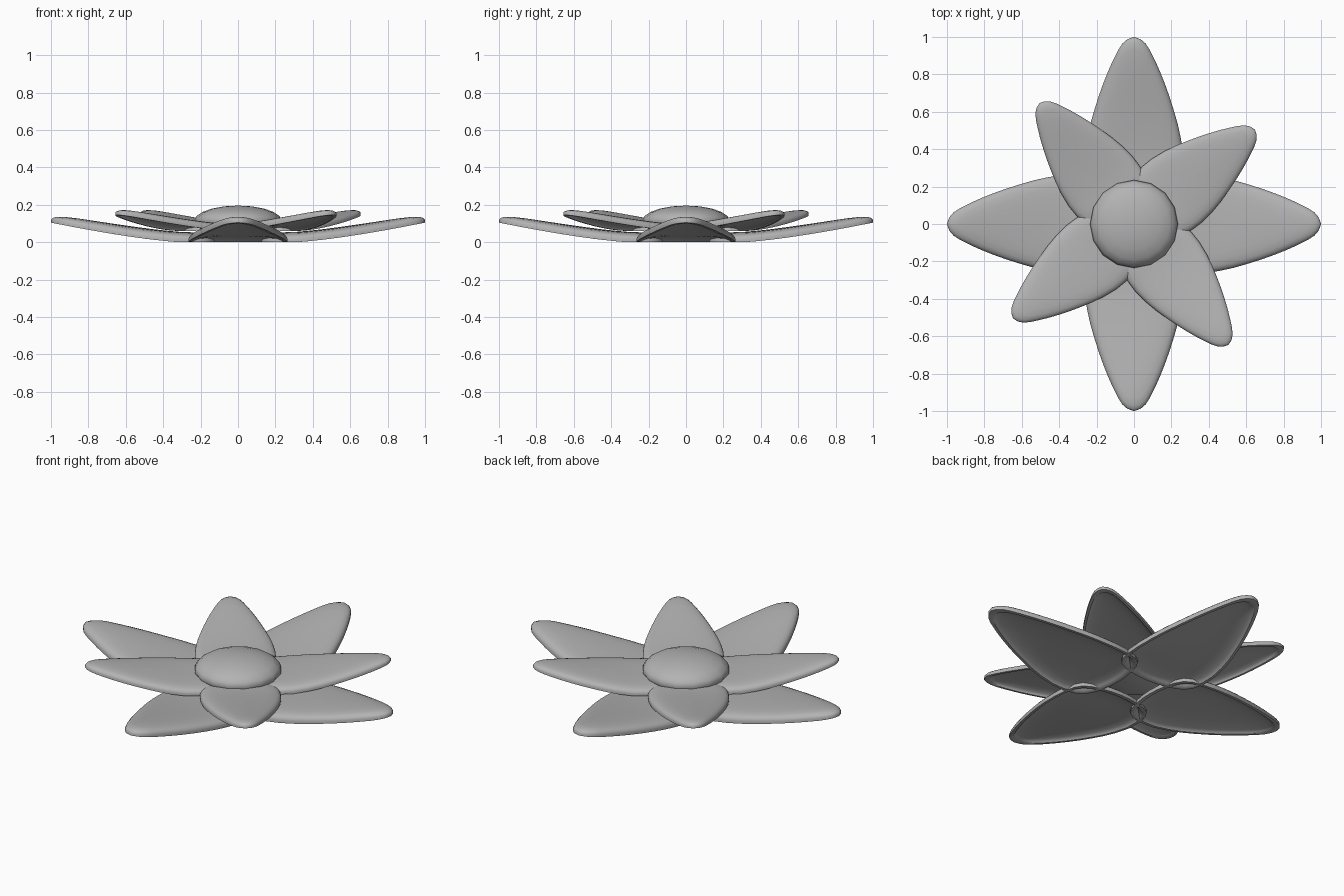
import bpy
import bmesh
from math import radians
from mathutils import Matrix, Vector

if "Cube" in bpy.data.objects:
    bpy.data.objects.remove(bpy.data.objects["Cube"], do_unlink=True)

# One matte grey for the whole flower
grey = bpy.data.materials.new("soft_grey")
grey.use_nodes = True
GREY = (0.45, 0.45, 0.45, 1)
grey.diffuse_color = GREY
grey.node_tree.nodes["Principled BSDF"].inputs["Base Color"].default_value = GREY

# Half outline of a petal: distance from flower centre, half width
OUTLINE = [
    (.105, 0), (.108, .06), (.118, .12), (.135, .18), (.16, .222), (.2, .248),
    (.27, .262), (.35, .264), (.45, .252), (.53, .235), (.6, .215), (.68, .19),
    (.75, .165), (.82, .137), (.88, .11), (.93, .085), (.965, .062),
    (.988, .035), (1, 0),
]
# Hollow shell section: scale of the outline, height above the rim
UNDERSIDE = [(.2, .033), (.4, .032), (.6, .029), (.75, .024), (.86, .016),
             (.92, .008), (.94, 0)]
TOPSIDE = [(1, 0), (1, .016), (.985, .026), (.95, .036), (.88, .044),
           (.75, .05), (.6, .053), (.4, .055), (.2, .056)]
MIDDLE = Vector((.45, 0))


def add_object(name, bm):
    bmesh.ops.recalc_face_normals(bm, faces=bm.faces)
    mesh = bpy.data.meshes.new(name)
    bm.to_mesh(mesh)
    bm.free()
    mesh.materials.append(grey)
    mesh.shade_smooth()
    mesh.set_sharp_from_angle(angle=radians(50))
    bpy.context.collection.objects.link(bpy.data.objects.new(name, mesh))


def raised(bm, point, height):
    """Vertex lifted along the upward sweep of the petal."""
    sweep = .105 * max(0, (point.x - .3) / .7) ** 1.35
    return bm.verts.new((point.x, point.y, sweep + height))


def petal(name, angle, scale, lift):
    """Cupped shell made of concentric copies of the outline."""
    bm = bmesh.new()
    outline = [Vector(p) for p in OUTLINE]
    outline += [Vector((r, -w)) for r, w in OUTLINE[-2:0:-1]]
    rings = [[raised(bm, MIDDLE.lerp(p, s), h) for p in outline]
             for s, h in UNDERSIDE + TOPSIDE]
    count = len(outline)
    for a, b in zip(rings, rings[1:]):
        for i in range(count):
            j = (i + 1) % count
            bm.faces.new((a[i], a[j], b[j], b[i]))
    # Close both surfaces in the middle
    for ring, (_, height) in ((rings[0], UNDERSIDE[0]), (rings[-1], TOPSIDE[-1])):
        hub = raised(bm, MIDDLE, height)
        for i in range(count):
            bm.faces.new((ring[i], ring[(i + 1) % count], hub))
    place = (Matrix.Translation((0, 0, lift))
             @ Matrix.Rotation(radians(angle), 4, "Z") @ Matrix.Scale(scale, 4))
    bm.transform(place)
    add_object(name, bm)


# Four long outer petals and four shorter raised inner petals
for k in range(4):
    petal(f"outer_petal_{k + 1}", 90 * k, 1, 0)
    petal(f"inner_petal_{k + 1}", 90 * k + 38, .82, .06)

# Flattened flower centre
bm = bmesh.new()
bmesh.ops.create_uvsphere(bm, u_segments=16, v_segments=10, radius=1)
bm.transform(Matrix.Translation((0, 0, .113)) @ Matrix.Diagonal((.235, .235, .083, 1)))
add_object("flower_centre", bm)
